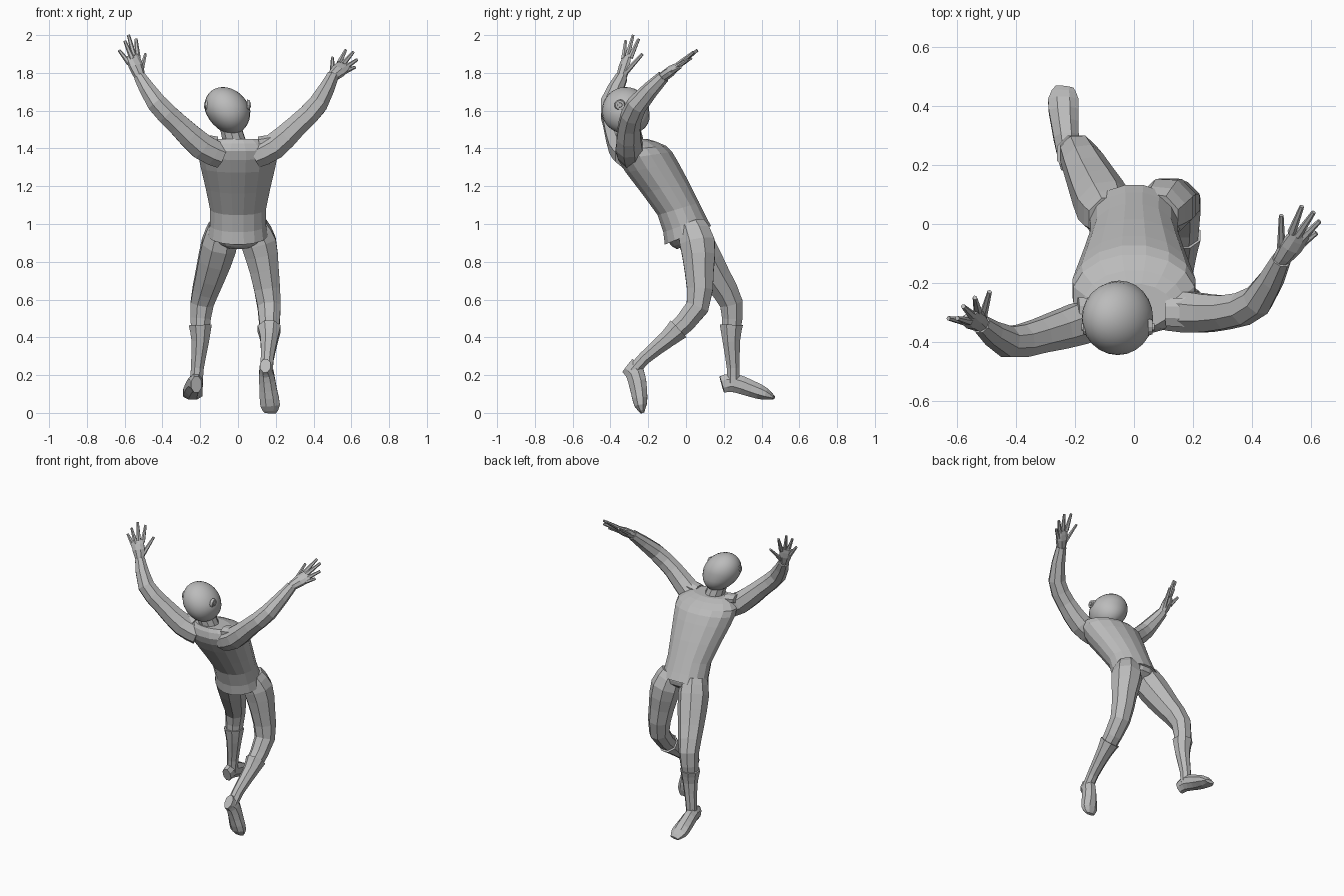
import bpy, bmesh, math
from mathutils import Vector, Matrix

if "Cube" in bpy.data.objects:
    bpy.data.objects.remove(bpy.data.objects["Cube"], do_unlink=True)

# One plain grey for the whole figure
grey = bpy.data.materials.new("plain_grey")
grey.use_nodes = True
grey.diffuse_color = (0.5, 0.5, 0.5, 1)
grey.node_tree.nodes["Principled BSDF"].inputs["Base Color"].default_value = grey.diffuse_color

ACROSS_X = Vector((1, 0, 0))
ACROSS_Y = Vector((0, 1, 0))


def finish(name, bm, smooth=False):
    bmesh.ops.recalc_face_normals(bm, faces=bm.faces)
    mesh = bpy.data.meshes.new(name)
    bm.to_mesh(mesh)
    bm.free()
    mesh.materials.append(grey)
    for poly in mesh.polygons:
        poly.use_smooth = smooth
    bpy.context.collection.objects.link(bpy.data.objects.new(name, mesh))


def smooth_path(joints, radii, steps):
    """Curve through the joints, carrying the radius along as a fourth value."""
    keys = [Vector((*joint, radius)) for joint, radius in zip(joints, radii)]
    last = len(keys) - 1
    slopes = [(keys[min(i + 1, last)] - keys[max(i - 1, 0)]) / 2 for i in range(last + 1)]
    path = []
    for i in range(last):
        start, end = keys[i], keys[i + 1]
        for step in range(steps):
            t = step / steps
            ease = t * t * (3 - 2 * t)
            bend = slopes[i] * t * (1 - t) ** 2 - slopes[i + 1] * t * t * (1 - t)
            path.append(start.lerp(end, ease) + bend)
    return path + [keys[last]]


def limb(name, joints, radii, across, sides=8, steps=2, flat=(1, 1), tilt=None):
    """Tube along the joints; flat is the depth ratio from start to end.
    With a tilt the rings lean by a rule instead of facing along the path."""
    path = smooth_path(joints, radii, steps)
    last = len(path) - 1
    bm = bmesh.new()
    rows = []
    for i, station in enumerate(path):
        along = (path[min(i + 1, last)] - path[max(i - 1, 0)]).to_3d().normalized()
        side = (across - along * across.dot(along)).normalized()
        depth = along.cross(side)
        if tilt is not None:
            depth = Vector((0, 1, tilt * (1 - i / last))).normalized()
        depth = depth * (flat[0] + (flat[1] - flat[0]) * i / last)
        row = []
        for k in range(sides):
            angle = math.tau * (k + 0.5) / sides
            around = side * math.cos(angle) + depth * math.sin(angle)
            row.append(bm.verts.new(station.to_3d() + around * station.w))
        rows.append(row)
    for low, high in zip(rows, rows[1:]):
        for k in range(sides):
            bm.faces.new((low[k - 1], low[k], high[k], high[k - 1]))
    bm.faces.new(rows[0])
    bm.faces.new(rows[-1])
    finish(name, bm)


# Arched torso in a loose shirt, with the hips below its hem
limb("shirt",
     [(0, 0.01, 0.94), (0, -0.04, 1.08), (0, -0.18, 1.3), (0, -0.24, 1.4), (0, -0.28, 1.45)],
     (0.16, 0.15, 0.2, 0.21, 0.13), ACROSS_X, sides=16, flat=(0.84, 0.6), tilt=0.4)
limb("hips", [(0, 0.01, 0.89), (0, 0.01, 0.93), (0, 0.01, 1)], (0.08, 0.14, 0.14),
     ACROSS_X, sides=16, flat=(0.8, 0.8), tilt=0.4)

# Neck
limb("neck", [(-0.01, -0.28, 1.4), (-0.05, -0.31, 1.55)], (0.065, 0.055), ACROSS_X, sides=10)

# Head: narrowed jaw, flattened face and chin pushed forward
head_centre = Vector((-0.055, -0.32, 1.6))
bm = bmesh.new()
bmesh.ops.create_uvsphere(bm, u_segments=24, v_segments=16, radius=0.125)
for vert in bm.verts:
    drop = max(0, -vert.co.z)
    vert.co.x *= 0.96 - drop
    vert.co.y += drop * (0.1 + vert.co.y)
    vert.co.x -= vert.co.z * 0.2
    vert.co += head_centre
finish("head", bm, True)

# Ears: a rim with a raised centre on each side
for name, sign in (("left_ear", 1), ("right_ear", -1)):
    outward = ACROSS_X * sign
    spot = head_centre + outward * 0.11 + Vector((0, -0.03, 0.03))
    turn = outward.to_track_quat('Z', 'Y').to_matrix().to_4x4()
    bm = bmesh.new()
    for radius, lift in ((0.03, 0), (0.015, 0.006)):
        place = Matrix.Translation(spot + outward * lift) @ turn
        bmesh.ops.create_cone(bm, cap_ends=True, segments=12, radius1=radius,
                              radius2=radius * 0.8, depth=0.016, matrix=place)
    finish(name, bm)

# Raised arms, from inside the shoulder to the wrist
arm_radii = (0.07, 0.075, 0.062, 0.056, 0.034)
left_wrist = Vector((0.5, -0.12, 1.78))
right_wrist = Vector((-0.52, -0.34, 1.78))
limb("left_arm", [(0.09, -0.29, 1.36), (0.19, -0.3, 1.41), (0.31, -0.3, 1.52),
                  (0.42, -0.26, 1.63), left_wrist], arm_radii, ACROSS_Y)
limb("right_arm", [(-0.09, -0.31, 1.36), (-0.19, -0.34, 1.41), (-0.32, -0.38, 1.53),
                   (-0.43, -0.4, 1.64), right_wrist], arm_radii, ACROSS_Y)

# Shoulder seams standing up beside the neck
for name, sign in (("left_shoulder_seam", 1), ("right_shoulder_seam", -1)):
    limb(name, [(sign * 0.11, -0.3, 1.435), (sign * 0.19, -0.3, 1.45)],
         (0.05, 0.055), ACROSS_Y, steps=1, flat=(0.6, 0.5))


def hand(side, wrist, tips, thumb):
    """Flat palm fanning out to four fingers, plus a thumb."""
    tips = [Vector(tip) for tip in tips]
    thumb = Vector(thumb)
    spread = (tips[0] - tips[-1]).normalized()
    reach = sum(tips, Vector()) / len(tips) - wrist
    limb(side + "_palm", [wrist - reach * 0.1, wrist + reach * 0.3, wrist + reach * 0.6],
         (0.025, 0.042, 0.038), spread, flat=(1, 0.3))
    fingers = {"finger_" + str(i): (wrist.lerp(tip, 0.5), tip) for i, tip in enumerate(tips)}
    fingers["thumb"] = (wrist.lerp(thumb, 0.2), thumb)
    for label, (root, tip) in fingers.items():
        limb(side + "_" + label, [root, tip], (0.015, 0.008), spread, sides=6)


hand("left", left_wrist,
     [(0.57, 0.06, 1.92), (0.61, 0.04, 1.91), (0.63, 0.01, 1.87), (0.62, -0.03, 1.83)],
     (0.5, 0.03, 1.88))
hand("right", right_wrist,
     [(-0.54, -0.25, 1.98), (-0.58, -0.28, 2), (-0.6, -0.32, 1.97), (-0.63, -0.32, 1.92)],
     (-0.49, -0.23, 1.9))

# Legs, each ending inside the boot cuff
leg_radii = (0.08, 0.1, 0.083, 0.066, 0.053)
limb("left_leg", [(0.08, 0.03, 0.99), (0.11, 0.06, 0.9), (0.14, 0.07, 0.75),
                  (0.165, 0.06, 0.56), (0.165, -0.07, 0.42)], leg_radii, ACROSS_X)
limb("right_leg", [(-0.08, 0.02, 0.99), (-0.1, 0.06, 0.89), (-0.15, 0.16, 0.72),
                   (-0.19, 0.24, 0.58), (-0.2, 0.24, 0.44)], leg_radii, ACROSS_X)

# Boot shafts flare into an open cuff at the top
shaft_radii = (0.066, 0.05, 0.037, 0.037)
limb("left_boot_shaft", [(0.165, -0.04, 0.445), (0.165, -0.1, 0.39), (0.155, -0.22, 0.29),
                         (0.15, -0.28, 0.22)], shaft_radii, ACROSS_X)
limb("right_boot_shaft", [(-0.2, 0.24, 0.465), (-0.2, 0.24, 0.38), (-0.215, 0.25, 0.24),
                          (-0.22, 0.25, 0.16)], shaft_radii, ACROSS_X)

# Feet flatten from the heel to the toe
foot_radii = (0.03, 0.042, 0.05, 0.056, 0.033)
foot_flat = (1.6, 0.3)
limb("left_foot", [(0.145, -0.31, 0.25), (0.15, -0.27, 0.21), (0.16, -0.25, 0.12),
                   (0.17, -0.24, 0.04), (0.17, -0.23, 0)], foot_radii, ACROSS_X, flat=foot_flat)
limb("right_foot", [(-0.22, 0.19, 0.15), (-0.225, 0.25, 0.16), (-0.235, 0.34, 0.13),
                    (-0.24, 0.42, 0.1), (-0.235, 0.465, 0.08)], foot_radii, ACROSS_X, flat=foot_flat)
